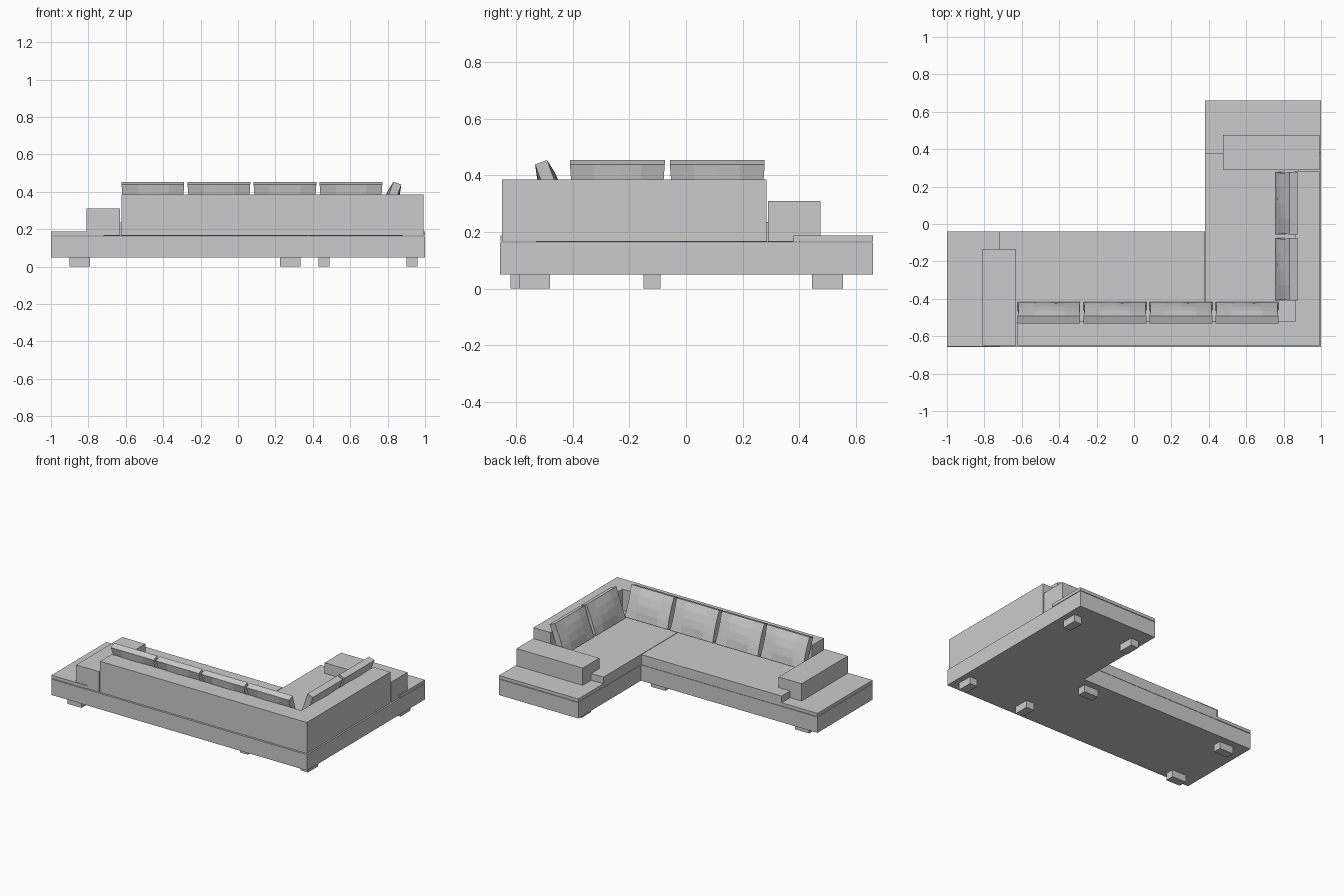
import bpy, bmesh
from math import radians
from mathutils import Matrix

if "Cube" in bpy.data.objects:
    bpy.data.objects.remove(bpy.data.objects["Cube"])


def finish(name, bm):
    bmesh.ops.recalc_face_normals(bm, faces=bm.faces)
    mesh = bpy.data.meshes.new(name)
    bm.to_mesh(mesh)
    bm.free()
    obj = bpy.data.objects.new(name, mesh)
    bpy.context.collection.objects.link(obj)
    return obj


def prism(name, outline, z0, z1):
    """Extrude a floor outline between two heights."""
    bm = bmesh.new()
    face = bm.faces.new([bm.verts.new((x, y, z0)) for x, y in outline])
    top = bmesh.ops.extrude_face_region(bm, geom=[face])["geom"]
    for v in top:
        if isinstance(v, bmesh.types.BMVert):
            v.co.z = z1
    return finish(name, bm)


def box(name, x0, x1, y0, y1, z0, z1):
    return prism(name, [(x0, y0), (x1, y0), (x1, y1), (x0, y1)], z0, z1)


def cushion(name, x, y, turn):
    """Faceted pillow, thin at the rim and puffed in the middle, leaning back."""
    width, height, rim, puff = 0.335, 0.215, 0.045, 0.03
    bm = bmesh.new()
    bmesh.ops.create_cube(bm, size=2)
    bmesh.ops.subdivide_edges(bm, edges=bm.edges[:], cuts=3, use_grid_fill=True)
    for v in bm.verts:
        u, t, w = v.co
        swell = (1 - u * u) * (1 - w * w)
        v.co = (u * width / 2 * (1 - 0.03 * (1 - w * w)),
                t * (rim + puff * swell) / 2,
                w * height / 2)
    bm.transform(Matrix.Translation((x, y, 0.345))
                 @ Matrix.Rotation(radians(turn), 4, 'Z')
                 @ Matrix.Rotation(radians(20), 4, 'X'))
    return finish(name, bm)


# L-shaped base platform
prism("base", [(-1, -0.657), (1, -0.657), (1, 0.66), (0.38, 0.66),
               (0.38, -0.04), (-1, -0.04)], 0.05, 0.162)

# Thin table tops on both ends of the base
box("left_table_top", -1, -0.72, -0.655, -0.04, 0.166, 0.188)
box("wing_table_top", 0.38, 1, 0.38, 0.66, 0.166, 0.188)

# Seats
box("main_seat", -0.72, 0.376, -0.53, -0.04, 0.164, 0.235)
box("wing_seat", 0.38, 0.88, -0.53, 0.38, 0.164, 0.235)

# Armrests
box("left_arm", -0.81, -0.63, -0.65, -0.135, 0.166, 0.31)
box("wing_arm", 0.475, 0.993, 0.29, 0.475, 0.166, 0.31)

# Backrest wrapping the corner
prism("backrest", [(-0.623, -0.65), (0.993, -0.65), (0.993, 0.284),
                   (0.86, 0.284), (0.86, -0.52), (-0.623, -0.52)], 0.166, 0.385)

# Back cushions
for i in range(4):
    cushion(f"main_cushion_{i + 1}", -0.455 + 0.353 * i, -0.475, 0)
for i in range(2):
    cushion(f"wing_cushion_{i + 1}", 0.815, -0.2425 + 0.353 * i, 90)

# Feet: (centre x, centre y, size x, size y)
feet = [(-0.845, -0.59, 0.11, 0.06), (-0.845, -0.12, 0.11, 0.06),
        (0.28, -0.12, 0.11, 0.06), (0.46, -0.535, 0.06, 0.11),
        (0.93, -0.535, 0.06, 0.11), (0.46, 0.5, 0.06, 0.11),
        (0.93, 0.5, 0.06, 0.11)]
for i, (x, y, sx, sy) in enumerate(feet):
    box(f"foot_{i + 1}", x - sx / 2, x + sx / 2, y - sy / 2, y + sy / 2, 0, 0.052)
